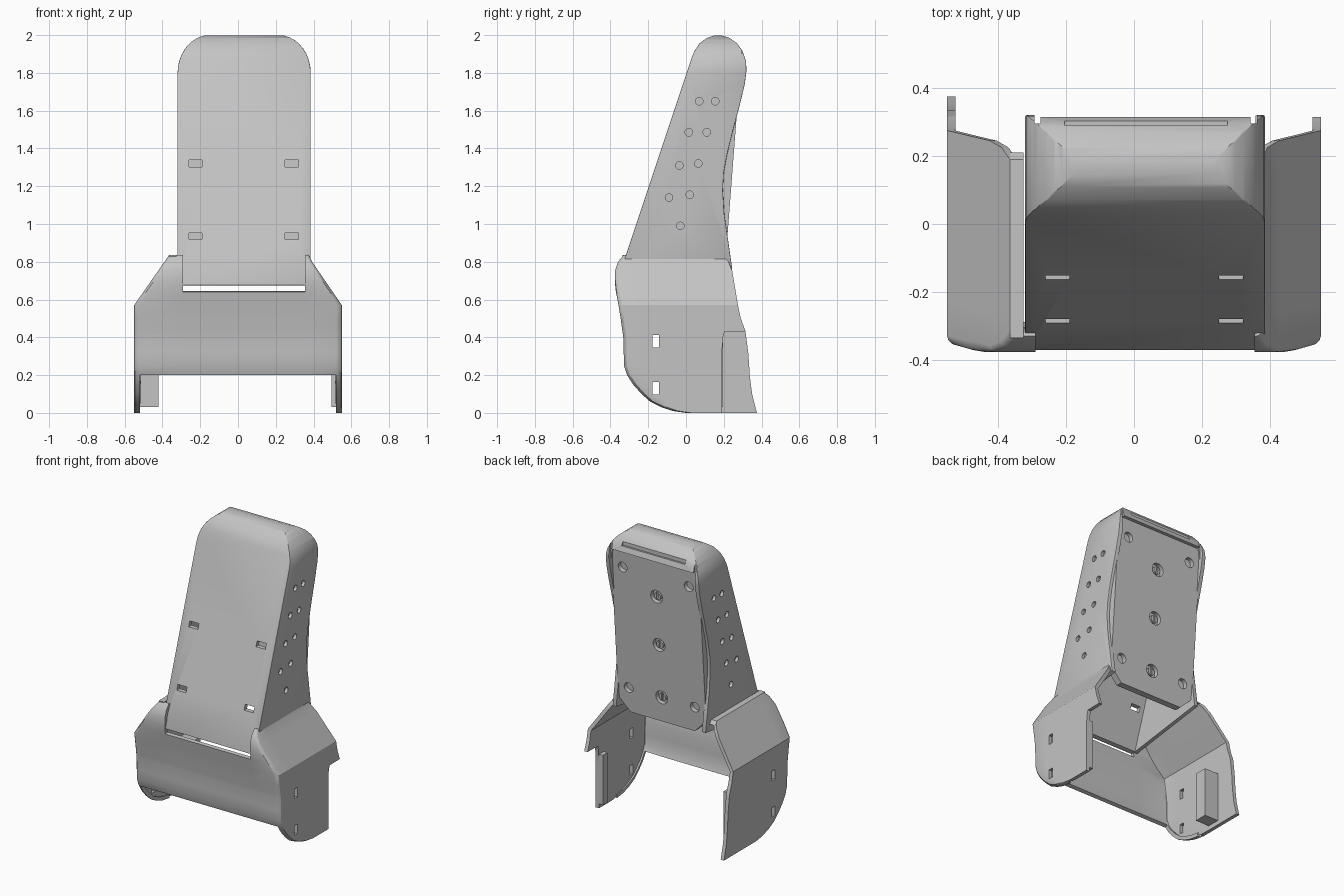
import bpy, bmesh, math
from mathutils import Vector, Matrix

if "Cube" in bpy.data.objects:
    bpy.data.objects.remove(bpy.data.objects["Cube"])

grey = bpy.data.materials.new("plain_grey")
grey.diffuse_color = (0.55, 0.55, 0.55, 1)
grey.use_nodes = True
grey.node_tree.nodes["Principled BSDF"].inputs["Base Color"].default_value = grey.diffuse_color


def finish(name, bm):
    bmesh.ops.recalc_face_normals(bm, faces=bm.faces)
    me = bpy.data.meshes.new(name)
    bm.to_mesh(me)
    bm.free()
    ob = bpy.data.objects.new(name, me)
    bpy.context.collection.objects.link(ob)
    me.materials.append(grey)
    return ob


def prism(name, pts, axis, a, b):
    """Extrude a (u, z) outline along x or y from a to b."""
    bm = bmesh.new()
    put = (lambda u, z, t: (t, u, z)) if axis == 'x' else (lambda u, z, t: (u, t, z))
    lo = [bm.verts.new(put(u, z, a)) for u, z in pts]
    hi = [bm.verts.new(put(u, z, b)) for u, z in pts]
    bm.faces.new(lo)
    bm.faces.new(hi)
    n = len(pts)
    for i in range(n):
        j = (i + 1) % n
        bm.faces.new((lo[i], lo[j], hi[j], hi[i]))
    return finish(name, bm)


def box(name, c, s):
    bm = bmesh.new()
    bmesh.ops.create_cube(bm, size=1, matrix=Matrix.Translation(c) @ Matrix.Diagonal((*s, 1)))
    return finish(name, bm)


def rod(name, c, axis, r, depth, segs=20):
    bm = bmesh.new()
    rot = Vector((0, 0, 1)).rotation_difference(Vector(axis)).to_matrix().to_4x4()
    bmesh.ops.create_cone(bm, cap_ends=True, segments=segs, radius1=r, radius2=r,
                          depth=depth, matrix=Matrix.Translation(c) @ rot)
    return finish(name, bm)


def apply(ob):
    dg = bpy.context.evaluated_depsgraph_get()
    me = bpy.data.meshes.new_from_object(ob.evaluated_get(dg))
    ob.modifiers.clear()
    ob.data = me


def boolean(ob, cutters, op='DIFFERENCE'):
    for c in cutters:
        m = ob.modifiers.new("cut", 'BOOLEAN')
        m.operation, m.solver, m.object = op, 'EXACT', c
    bpy.context.view_layer.update()
    apply(ob)
    for c in cutters:
        bpy.data.objects.remove(c)


def smooth(ob, deg=30):
    bpy.ops.object.select_all(action='DESELECT')
    ob.select_set(True)
    bpy.context.view_layer.objects.active = ob
    bpy.ops.object.shade_smooth_by_angle(angle=math.radians(deg))


def lerp(table, z):
    for (z0, v0), (z1, v1) in zip(table, table[1:]):
        if z <= z1:
            return v0 + (v1 - v0) * (z - z0) / (z1 - z0)
    return table[-1][1]


# ---- upper shell: side profile trimmed by a round-shouldered front outline
XL, XR, CX = -0.32, 0.385, 0.0325


def shoulders(d):
    pts = [(XL + d, 0.5), (XR - d, 0.5)]
    arc = [math.radians(a) for a in range(0, 91, 10)]
    pts += [(XR - 0.17 + (0.17 - d) * math.cos(a), 1.8 + (0.2 - d) * math.sin(a)) for a in arc]
    pts += [(XL + 0.17 - (0.17 - d) * math.cos(a), 1.8 + (0.2 - d) * math.sin(a)) for a in reversed(arc)]
    return pts


profile = [(-.372, .675), (.03, 1.88), (.043, 1.912), (.07, 1.955), (.11, 1.985), (.15, 1.998),
           (.19, 1.998), (.23, 1.985), (.27, 1.957), (.3, 1.915), (.318, 1.86), (.32, 1.81),
           (.311, 1.74), (.285, 1.63), (.25, 1.5), (.218, 1.37), (.2, 1.27), (.195, 1.18),
           (.203, 1.05), (.225, .9), (.245, .76)]
cavity = [(-.372, .58), (.05, 1.85), (.09, 1.93), (.17, 1.967), (.25, 1.935), (.272, 1.87),
          (.6, 1.87), (.6, .58)]
shell = prism("upper_shell", profile, 'x', XL, XR)
boolean(shell, [prism("outline", shoulders(0), 'y', -1, 1)], 'INTERSECT')
bev = shell.modifiers.new("bevel", 'BEVEL')
bev.width, bev.segments, bev.limit_method, bev.angle_limit = 0.01, 2, 'ANGLE', math.radians(50)
bpy.context.view_layer.update()
apply(shell)
hollow = prism("hollow", cavity, 'x', -0.5, 0.5)
boolean(hollow, [prism("inner_outline", shoulders(0.028), 'y', -2, 2)], 'INTERSECT')
boolean(shell, [hollow])

# strap slots, blind side holes, cap groove and corner notches
cuts = []
for z in (1.32, 0.935):
    y = -.33 + (z - .8) / 3
    cuts += [box("slot", (x, y, z), (.07, .12, .036)) for x in (-.225, .285)]
for y, z in [(.07, 1.65), (.155, 1.65), (.015, 1.485), (.11, 1.485), (-.035, 1.31),
             (.065, 1.32), (-.09, 1.14), (.02, 1.155), (-.03, .99)]:
    cuts += [rod("hole", (x, y, z), (1, 0, 0), .02, .04) for x in (XL, XR)]
cuts.append(box("groove", (.035, .296, 1.945), (.48, .014, .08)))
cuts += [box("notch", (x, .33, 1.87), (.018, .07, .14)) for x in (-.284, .352)]
boolean(shell, cuts)
smooth(shell)

# ---- back plate: leaning panel with cut lower corners and recessed holes
a, b = XL + .02, XR - .02
plate = prism("back_plate", [(a, .82), (a + .09, .73), (b - .09, .73), (b, .82), (b, 1.875), (a, 1.875)],
              'y', -.045, 0)


def plate_y(z):
    return .205 + (z - .75) * .077


for v in plate.data.vertices:
    v.co.y += plate_y(v.co.z)
normal = (0, 1, -.077)
cuts = [rod("hole", (CX + s * .25, plate_y(z), z), normal, .034, .06) for s in (-1, 1) for z in (.9, 1.75)]
cuts += [rod("hole", (CX, plate_y(z), z), normal, .045, .06) for z in (.9, 1.27, 1.61)]
boolean(plate, cuts)
smooth(plate)
for i, z in enumerate((.9, 1.27, 1.61)):
    knob = rod(f"fastener_{i + 1}", (CX, plate_y(z) - .022, z), normal, .026, .03)
    boolean(knob, [box("slit", (CX, plate_y(z), z), (.012, .03, .08))])
    smooth(knob)

# ---- lower cradle: lofted wrap of two sides and a front band
levels = [0, .01, .03, .06, .1, .15, .2, .25, .32, .4, .43, .432, .5, .57, .64, .69, .75, .8, .835]
front = [(0, 0), (.01, -.07), (.03, -.13), (.06, -.19), (.1, -.235), (.15, -.28), (.2, -.312), (.25, -.328),
         (.4, -.332), (.5, -.346), (.57, -.357), (.64, -.371), (.7, -.378), (.75, -.377), (.8, -.36), (.835, -.33)]
back_left = [(0, .375), (.1, .35), (.2, .337), (.3, .332), (.43, .315), (.5, .29), (.57, .275),
             (.75, .245), (.8, .225), (.835, .19)]
back_right = [(0, .19), (.38, .19), (.43, .205), (.432, .315)] + back_left[5:]
half_left = [(0, .55), (.57, .55), (.835, .365)]
half_right = [(0, .55), (.57, .55), (.8, .392), (.835, .376)]
R, SIDE = .03, 6
bm = bmesh.new()
rows = []
for z in levels:
    f = lerp(front, z)
    wl, wr = lerp(half_left, z), lerp(half_right, z)
    r = R if z < .75 else .018

    def side(w, s, yb):
        pts = [(s * w, yb + (f + r - yb) * i / SIDE) for i in range(SIDE + 1)]
        return pts + [(s * (w - r + r * math.cos(t)), f + r - r * math.sin(t))
                      for t in (math.pi / 6, math.pi / 3, math.pi / 2)]
    path = side(wl, -1, lerp(back_left, z)) + [(-.29, f), (.355, f)]
    path += side(wr, 1, lerp(back_right, z))[::-1]
    rows.append([bm.verts.new((x, y, z)) for x, y in path])
first, last = SIDE + 3, SIDE + 5
for k in range(len(levels) - 1):
    for i in range(len(rows[0]) - 1):
        if first <= i <= last and levels[k] < .2:
            continue                      # open under the front band
        if i == first + 1 and levels[k] >= .64:
            continue                      # notch for the upper shell
        bm.faces.new((rows[k][i], rows[k][i + 1], rows[k + 1][i + 1], rows[k + 1][i]))
cradle = finish("lower_cradle", bm)
# make the wall grow inward whichever way the open sheet is wound
outer = max(cradle.data.polygons, key=lambda p: -p.center.y)
sol = cradle.modifiers.new("wall", 'SOLIDIFY')
sol.thickness = .025
sol.offset = -1 if outer.normal.y < 0 else 1
bpy.context.view_layer.update()
apply(cradle)
boolean(cradle, [box("slot", (x, -.16, z), (.12, .034, .066)) for x in (-.54, .54) for z in (.38, .13)])
smooth(cradle)

# ---- flat ledge closing the left shoulder, and inner ribs on the sides
prism("left_ledge", [(-.335, .81), (-.335, .835), (.19, .835), (.21, .81)], 'x', -.365, -.325)
box("left_rib", (-.475, .15, .2), (.11, .09, .34))
box("right_rib", (.512, .165, .2), (.034, .05, .34))
